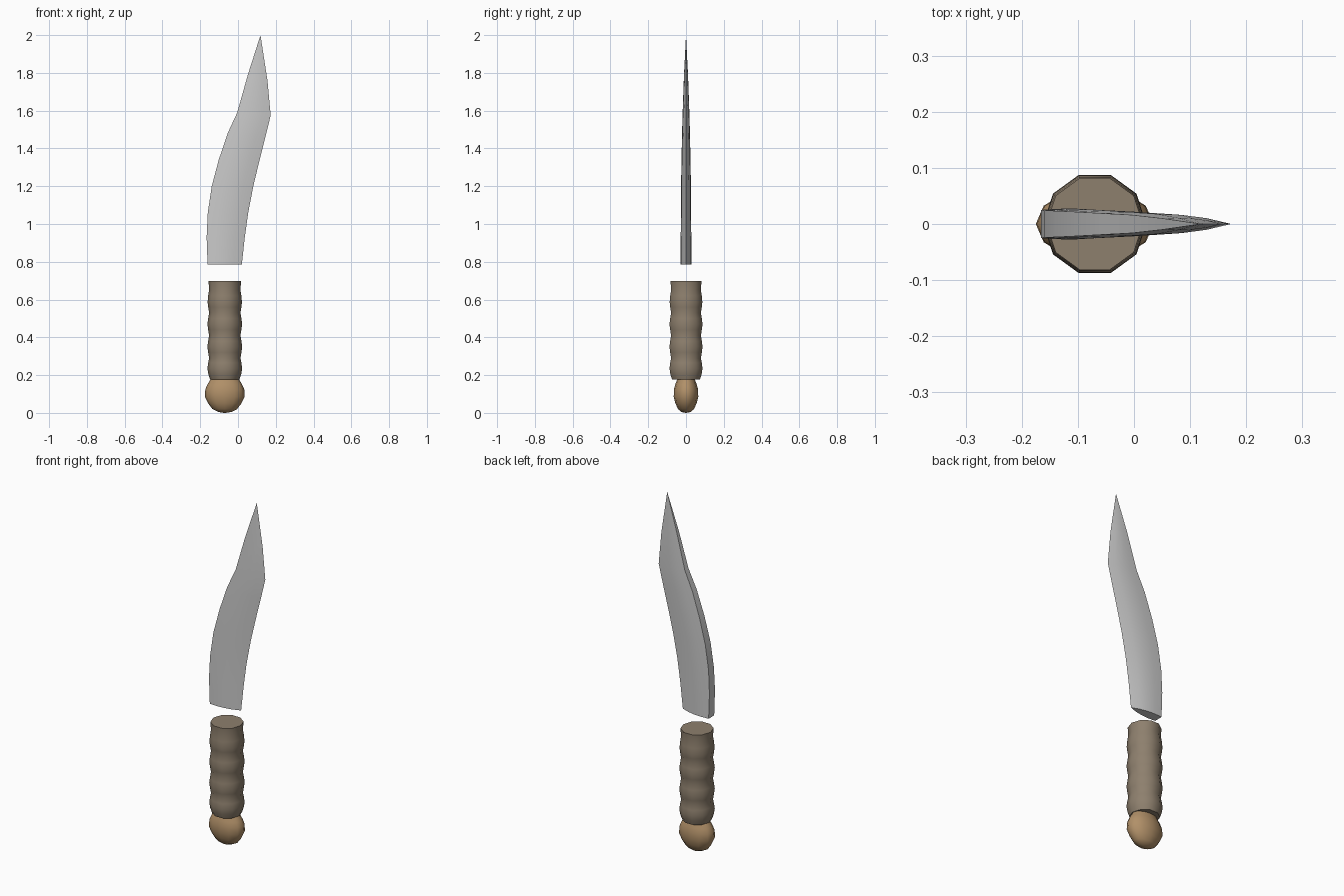
import bpy, bmesh, math

if "Cube" in bpy.data.objects:
    bpy.data.objects.remove(bpy.data.objects["Cube"])

CX = -0.07  # handle axis


def loft(name, rings, color=None, angle=35):
    """Skin a list of closed rings with quads and cap both ends."""
    bm = bmesh.new()
    loops = [[bm.verts.new(p) for p in ring] for ring in rings]
    n = len(loops[0])
    for a, b in zip(loops, loops[1:]):
        for i in range(n):
            j = (i + 1) % n
            bm.faces.new((a[i], a[j], b[j], b[i]))
    bm.faces.new(loops[0])
    bm.faces.new(loops[-1])
    bmesh.ops.remove_doubles(bm, verts=bm.verts, dist=1e-5)
    bmesh.ops.recalc_face_normals(bm, faces=bm.faces)
    me = bpy.data.meshes.new(name)
    bm.to_mesh(me)
    bm.free()
    ob = bpy.data.objects.new(name, me)
    bpy.context.collection.objects.link(ob)
    if color:
        mat = bpy.data.materials.new(name + "_material")
        mat.diffuse_color = (*color, 1)
        mat.use_nodes = True
        mat.node_tree.nodes["Principled BSDF"].inputs["Base Color"].default_value = mat.diffuse_color
        me.materials.append(mat)
    bpy.ops.object.select_all(action='DESELECT')
    ob.select_set(True)
    bpy.context.view_layer.objects.active = ob
    bpy.ops.object.shade_smooth_by_angle(angle=math.radians(angle))
    return ob


def oval(z, rx, ry, n):
    return [(CX + rx * math.cos(2 * math.pi * i / n),
             ry * math.sin(2 * math.pi * i / n), z) for i in range(n)]


# blade: (spine x, spine z, edge x, edge z, half thickness)
stations = [
    (-0.161, 0.785, 0.020, 0.785, 0.028),
    (-0.166, 0.93, 0.036, 0.93, 0.028),
    (-0.160, 1.06, 0.054, 1.06, 0.027),
    (-0.139, 1.20, 0.081, 1.20, 0.026),
    (-0.102, 1.34, 0.112, 1.33, 0.024),
    (-0.055, 1.48, 0.145, 1.46, 0.021),
    (-0.004, 1.59, 0.173, 1.575, 0.018),
    (0.052, 1.79, 0.156, 1.76, 0.011),
    (0.119, 2.00, 0.119, 2.00, 0.0),
]
# cross-section from spine to cutting edge: (position, thickness factor)
section = [(0, 0.9), (0.25, 1.0), (0.5, 0.9), (0.75, 0.58)]
blade_rings = []
for sx, sz, ex, ez, t in stations:
    side = [(sx + (ex - sx) * u, -t * f, sz + (ez - sz) * u) for u, f in section]
    back = [(x, -y, z) for x, y, z in reversed(side)]
    blade_rings.append(side + [(ex, 0, ez)] + back)
loft("blade", blade_rings)

# ribbed grip
grip = [(0.178, 0.078), (0.205, 0.087), (0.235, 0.092), (0.265, 0.088),
        (0.29, 0.083), (0.32, 0.088), (0.35, 0.092), (0.38, 0.088),
        (0.41, 0.083), (0.44, 0.088), (0.47, 0.092), (0.50, 0.088),
        (0.53, 0.083), (0.56, 0.088), (0.585, 0.091), (0.62, 0.088),
        (0.65, 0.083), (0.697, 0.086)]
loft("grip", [oval(z, r, r, 10) for z, r in grip], (0.27, 0.215, 0.155), 45)

# flattened pommel
pommel = [(0.18, 0.074, 0.046), (0.15, 0.092, 0.057), (0.125, 0.103, 0.064),
          (0.085, 0.105, 0.065), (0.05, 0.088, 0.056), (0.02, 0.065, 0.042),
          (0.005, 0.035, 0.024), (0.0, 0.004, 0.003)]
loft("pommel", [oval(z, a, b, 12) for z, a, b in pommel], (0.44, 0.28, 0.14), 60)
